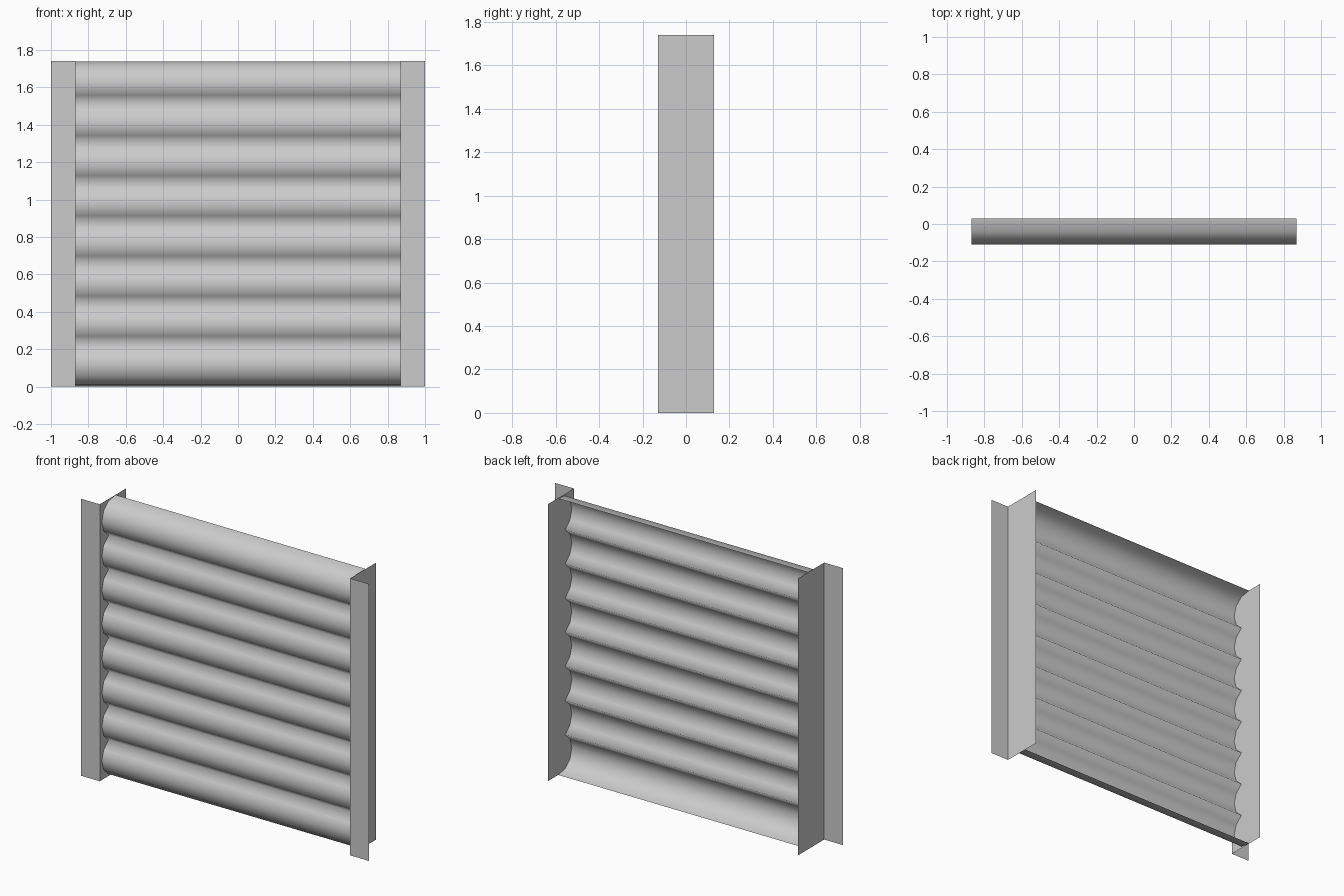
import bpy
import math

# Remove the default cube
if "Cube" in bpy.data.objects:
    bpy.data.objects.remove(bpy.data.objects["Cube"], do_unlink=True)

HEIGHT = 1.74
HALF_WIDTH = 0.87      # half the curtain width
DEPTH = 0.13           # half the rail depth
SLATS = 8
RADIUS = 0.119         # slat curvature
CENTRE_Y = 0.01
PITCH = (HEIGHT - 2 * RADIUS) / (SLATS - 1)

grey = bpy.data.materials.new("light_grey_metal")
grey.use_nodes = True
colour = (0.6, 0.6, 0.6, 1)
grey.diffuse_color = colour
grey.node_tree.nodes["Principled BSDF"].inputs["Base Color"].default_value = colour


def sheet(name, near, far, smooth):
    """Thin sheet spanning two matching rows of points."""
    n = len(near)
    faces = [(i, i + 1, n + i + 1, n + i) for i in range(n - 1)]
    mesh = bpy.data.meshes.new(name)
    mesh.from_pydata(near + far, [], faces)
    mesh.materials.append(grey)
    for poly in mesh.polygons:
        poly.use_smooth = smooth
    obj = bpy.data.objects.new(name, mesh)
    bpy.context.collection.objects.link(obj)
    return obj


def arc_point(slat, angle):
    """Point (y, z) on the front of one slat, angle measured up from the front."""
    z = RADIUS + slat * PITCH
    return (CENTRE_Y - RADIUS * math.cos(angle), z + RADIUS * math.sin(angle))


# Curtain of bulging slats, joined in one continuous sheet
seam = math.asin(PITCH / (2 * RADIUS))
lip = math.radians(99)
profile = [arc_point(0, -lip)]
for slat in range(SLATS):
    first = 0 if slat == 0 else 1      # neighbours share the seam
    profile += [arc_point(slat, seam * (step / 2 - 1)) for step in range(first, 5)]
profile.append(arc_point(SLATS - 1, lip))
sheet("slat_curtain",
      [(HALF_WIDTH, y, z) for y, z in profile],
      [(-HALF_WIDTH, y, z) for y, z in profile], True)

# Angle rails: a side web with a front flange turned outwards
for name, side in (("left_rail", 1), ("right_rail", -1)):
    plan = [(side, -DEPTH), (side * HALF_WIDTH, -DEPTH), (side * HALF_WIDTH, DEPTH)]
    plan = plan[::-side]
    sheet(name, [(x, y, 0) for x, y in plan], [(x, y, HEIGHT) for x, y in plan], False)
